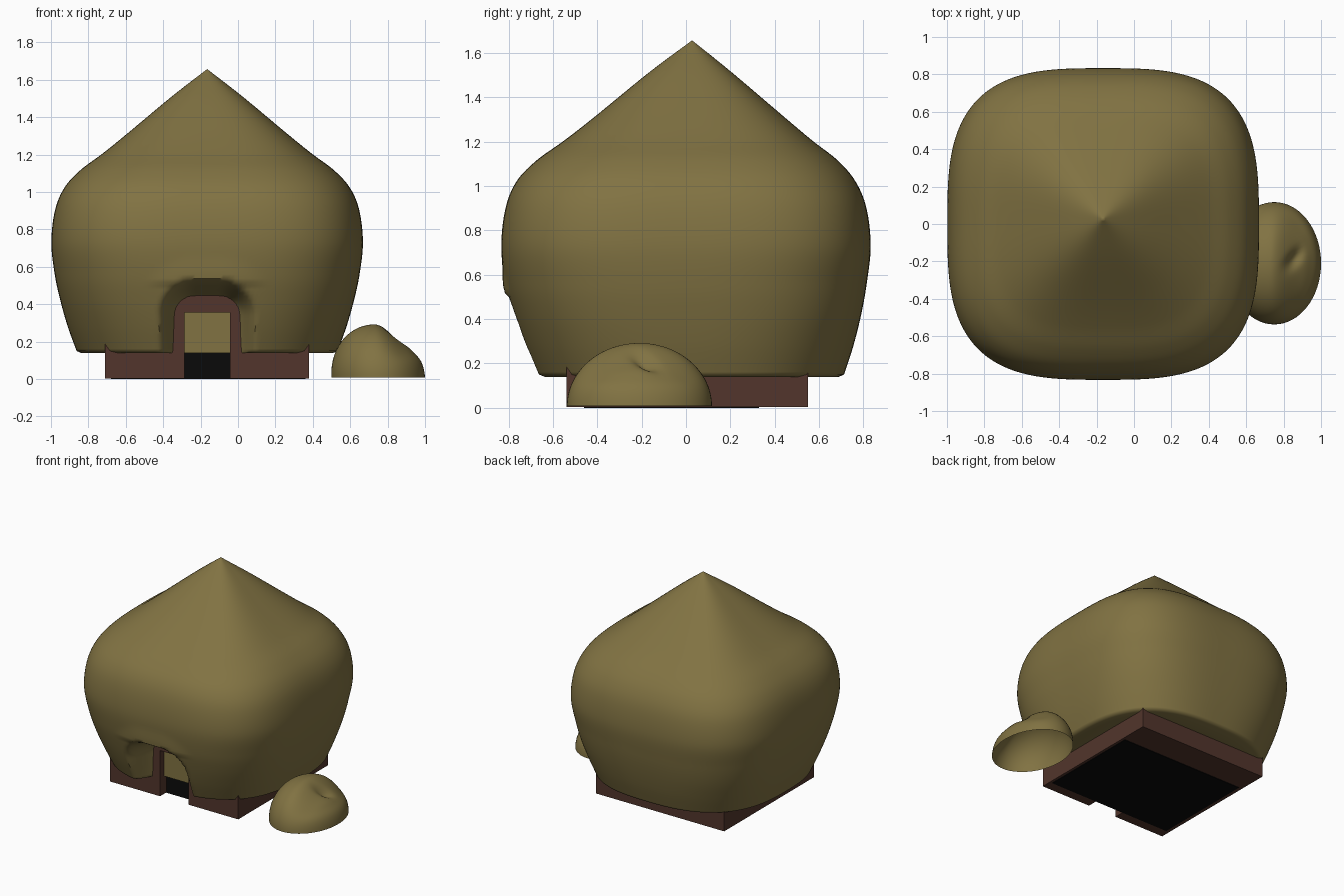
import bpy, bmesh, math
from mathutils import Vector

if "Cube" in bpy.data.objects:
    bpy.data.objects.remove(bpy.data.objects["Cube"])


def material(name, rgb):
    m = bpy.data.materials.new(name)
    m.diffuse_color = (*rgb, 1)
    m.use_nodes = True
    m.node_tree.nodes["Principled BSDF"].inputs["Base Color"].default_value = m.diffuse_color
    return m


THATCH = material("thatch", (0.22, 0.17, 0.055))
WOOD = material("wood", (0.085, 0.036, 0.025))
DARK = material("dark", (0.003, 0.003, 0.003))
CX = -0.165


def finish(name, bm, mat, smooth=False):
    bmesh.ops.recalc_face_normals(bm, faces=bm.faces)
    me = bpy.data.meshes.new(name)
    for f in bm.faces:
        f.smooth = smooth
    bm.to_mesh(me)
    bm.free()
    ob = bpy.data.objects.new(name, me)
    bpy.context.collection.objects.link(ob)
    if mat:
        me.materials.append(mat)
    return ob


def box(name, lo, hi, mat):
    bm = bmesh.new()
    bmesh.ops.create_cube(bm, size=1)
    for v in bm.verts:
        v.co = Vector([(a + b) / 2 + c * (b - a) for a, b, c in zip(lo, hi, v.co)])
    return finish(name, bm, mat)


def smoothstep(a, b, x):
    t = min(1, max(0, (x - a) / (b - a)))
    return t * t * (3 - 2 * t)


def catmull(p, steps):
    out = []
    for i in range(len(p) - 1):
        a, b, c, d = (Vector(p[max(0, min(len(p) - 1, i + k))]) for k in (-1, 0, 1, 2))
        for s in range(steps):
            t = s / steps
            out.append(0.5 * (2 * b + (c - a) * t + (2 * a - 5 * b + 4 * c - d) * t * t
                              + (3 * b - a - 3 * c + d) * t ** 3))
    return out + [Vector(p[-1])]


def tuck_at_door(co):
    # Push the thatch behind the wall in an arch around the doorway
    if co.y > -0.3:
        return
    r = 0.11
    qx, qz = abs(co.x - CX) - (0.178 - r), co.z - (0.45 - r)
    sdf = math.hypot(max(qx, 0), max(qz, 0)) + min(max(qx, qz), 0) - r
    w = 1 - smoothstep(-0.035, 0.085, sdf)
    lip = smoothstep(0.22, 0.08, sdf) if sdf > 0.08 else 0
    if co.z > 0.5:
        co.y -= 0.012 * lip
    co.y += (-0.49 - co.y) * w


# Thatch shell: half width, height, squareness, y shift
profile = [(0.698, 0.15, 2.65, 0.015), (0.745, 0.28, 2.75, 0.01), (0.785, 0.42, 2.9, 0.005),
           (0.815, 0.56, 3.0, 0), (0.833, 0.73, 3.15, 0), (0.814, 0.9, 3.15, 0),
           (0.765, 1.02, 3.1, 0), (0.68, 1.115, 3.1, 0.005), (0.56, 1.205, 3.1, 0.01),
           (0.43, 1.31, 3.1, 0.015), (0.19, 1.51, 3.0, 0.02), (0.012, 1.648, 2.5, 0.027)]
levels = [Vector((0.52, 0.142, 2.65, 0.015)), Vector((0.675, 0.14, 2.65, 0.015))] + catmull(profile, 7)
SEG = 240
bm = bmesh.new()
rings = []
for w, z, n, dy in levels:
    ring = []
    for i in range(SEG):
        c, s = math.cos(math.tau * i / SEG), math.sin(math.tau * i / SEG)
        r = w / (abs(c) ** n + abs(s) ** n) ** (1 / n)
        co = Vector((CX + r * c, r * s + dy, z))
        tuck_at_door(co)
        ring.append(bm.verts.new(co))
    rings.append(ring)
for a, b in zip(rings, rings[1:]):
    for i in range(SEG):
        j = (i + 1) % SEG
        bm.faces.new((a[i], a[j], b[j], b[i]))
tip = bm.verts.new((CX, 0.027, 1.657))
for i in range(SEG):
    bm.faces.new((rings[-1][i], rings[-1][(i + 1) % SEG], tip))
finish("thatch_roof", bm, THATCH, True)

# Square wall block with a door opening cut through its front
walls = box("walls", (-0.71, -0.54, 0.004), (0.38, 0.55, 0.6), WOOD)
cutter = box("door_cutter", (-0.285, -0.7, -0.1), (-0.042, -0.45, 0.355), None)
cutter.hide_render = True
cutter.hide_set(True)
cut = walls.modifiers.new("door", "BOOLEAN")
cut.object = cutter
cut.operation = "DIFFERENCE"
cut.solver = "EXACT"

# Dark interior seen through the doorway and from below
box("dark_interior", (-0.68, -0.46, 0), (0.36, 0.33, 0.5), DARK)

# Small open-bottomed mound with a sagging, dented right side
bm = bmesh.new()
bmesh.ops.create_uvsphere(bm, u_segments=64, v_segments=48, radius=1)
bmesh.ops.delete(bm, geom=[v for v in bm.verts if v.co.z < -0.01], context="VERTS")
for v in bm.verts:
    x, y, z = v.co
    sag = 1 - 0.2 * smoothstep(0, 0.65, x) * smoothstep(0.1, 0.6, z)
    dent = 0.15 * math.exp(-((x - 0.5) / 0.17) ** 2 - ((y - 0.08 - (x - 0.5) * 0.6) / 0.13) ** 2)
    v.co = (0.75 + 0.25 * x - 0.02 * z, -0.21 + 0.327 * y, 0.008 + 0.284 * z * (sag - dent))
finish("small_mound", bm, THATCH, True)

# Keep the rim edge crisp
roof = bpy.data.objects["thatch_roof"]
bpy.context.view_layer.objects.active = roof
roof.select_set(True)
bpy.ops.object.shade_smooth_by_angle(angle=math.radians(50))
